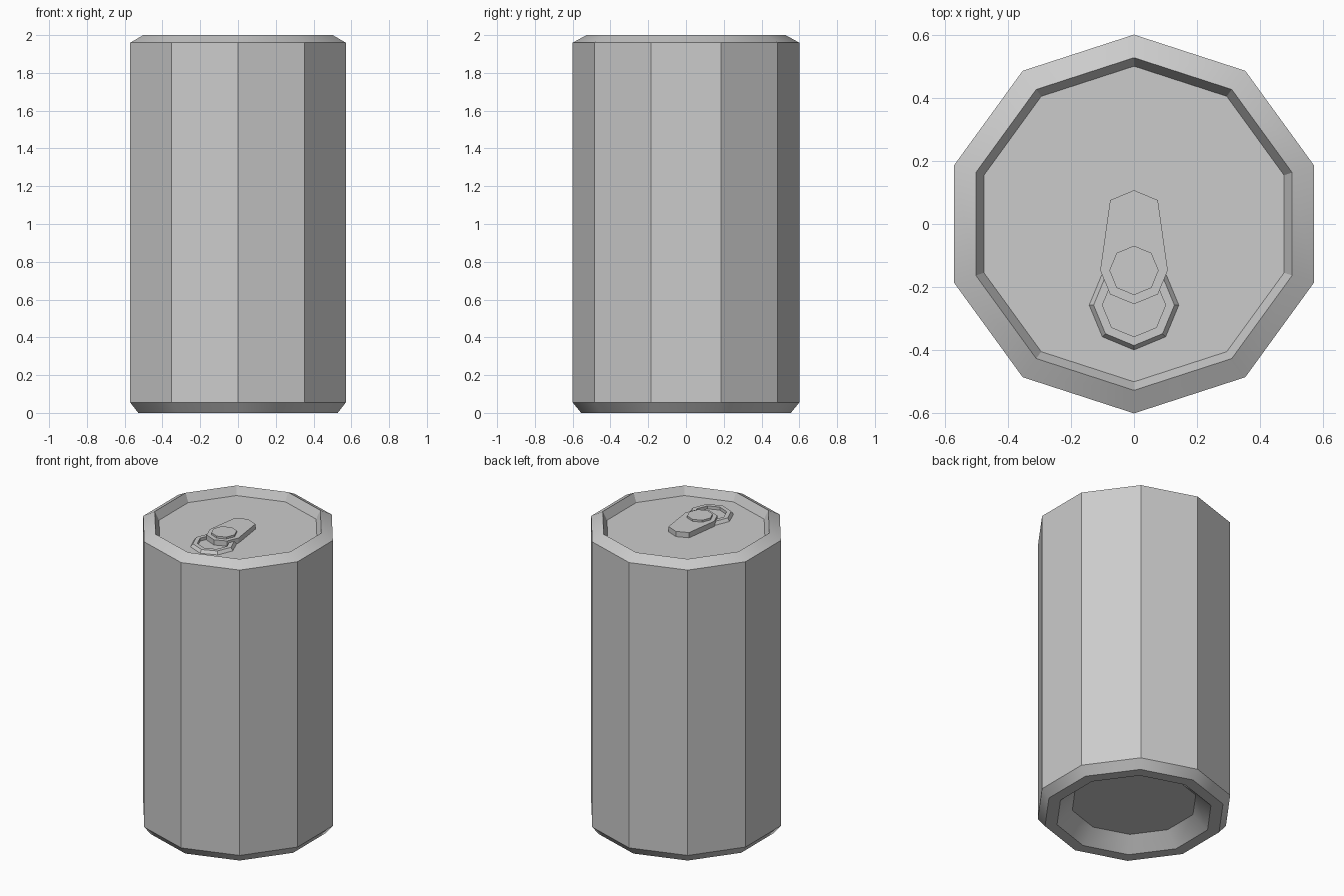
import bpy, bmesh
from math import cos, sin, pi, radians

cube = bpy.data.objects.get("Cube")
if cube:
    bpy.data.objects.remove(cube, do_unlink=True)

GREY = 0.6
metal = bpy.data.materials.new("brushed grey metal")
metal.use_nodes = True
metal.diffuse_color = (GREY, GREY, GREY, 1)
metal.node_tree.nodes["Principled BSDF"].inputs["Base Color"].default_value = (GREY, GREY, GREY, 1)


def outline(radius, sides, y=0):
    """Regular polygon with one corner pointing to the back."""
    steps = [pi / 2 + 2 * pi * i / sides for i in range(sides)]
    return [(radius * cos(a), y + radius * sin(a)) for a in steps]


def stack(name, layers, closed=False):
    """Bridge (outline, height) layers; cap the ends, or join last to first."""
    bm = bmesh.new()
    rings = [[bm.verts.new((x, y, z)) for x, y in pts] for pts, z in layers]
    pairs = list(zip(rings, rings[1:]))
    if closed:
        pairs.append((rings[-1], rings[0]))
    else:
        bm.faces.new(rings[0][::-1])
        bm.faces.new(rings[-1])
    n = len(rings[0])
    for low, high in pairs:
        for i in range(n):
            j = (i + 1) % n
            bm.faces.new((low[i], low[j], high[j], high[i]))
    bmesh.ops.recalc_face_normals(bm, faces=bm.faces)
    mesh = bpy.data.meshes.new(name)
    bm.to_mesh(mesh)
    bm.free()
    mesh.materials.append(metal)
    obj = bpy.data.objects.new(name, mesh)
    bpy.context.collection.objects.link(obj)
    return obj


LID = 1.945        # height of the sunken lid
PIVOT = -0.147     # rivet position along y

# Ten-sided body with hollow base, bevelled ends and sunken lid
profile = [(0.385, 0.087), (0.48, 0), (0.555, 0), (0.6, 0.055),
           (0.6, 1.96), (0.527, 2), (0.5, LID)]
body = stack("can_body", [(outline(r, 10), z) for r, z in profile])

# Raised rim around the mouth
rim = [(0.142, LID), (0.128, LID + 0.02), (0.1, LID + 0.02), (0.1, LID)]
mouth = stack("mouth_rim", [(outline(r, 8, -0.257), z) for r, z in rim], closed=True)

# Pull tab: narrow rounded back end, wider rounded front end
front = outline(0.107, 8, PIVOT)[2:7]
back = outline(0.107, 8)
tab_outline = front + [back[7], back[0], back[1]]
tab = stack("pull_tab", [(tab_outline, LID), (tab_outline, LID + 0.035)])

# Rivet on the tab
rivet_outline = outline(0.078, 8, PIVOT)
rivet = stack("rivet", [(rivet_outline, LID + 0.03), (rivet_outline, LID + 0.048)])

# Smooth the shallow bevels, keep the panel edges sharp
bpy.ops.object.select_all(action="DESELECT")
for part in (body, mouth, tab, rivet):
    part.select_set(True)
bpy.context.view_layer.objects.active = body
bpy.ops.object.shade_smooth_by_angle(angle=radians(30))
